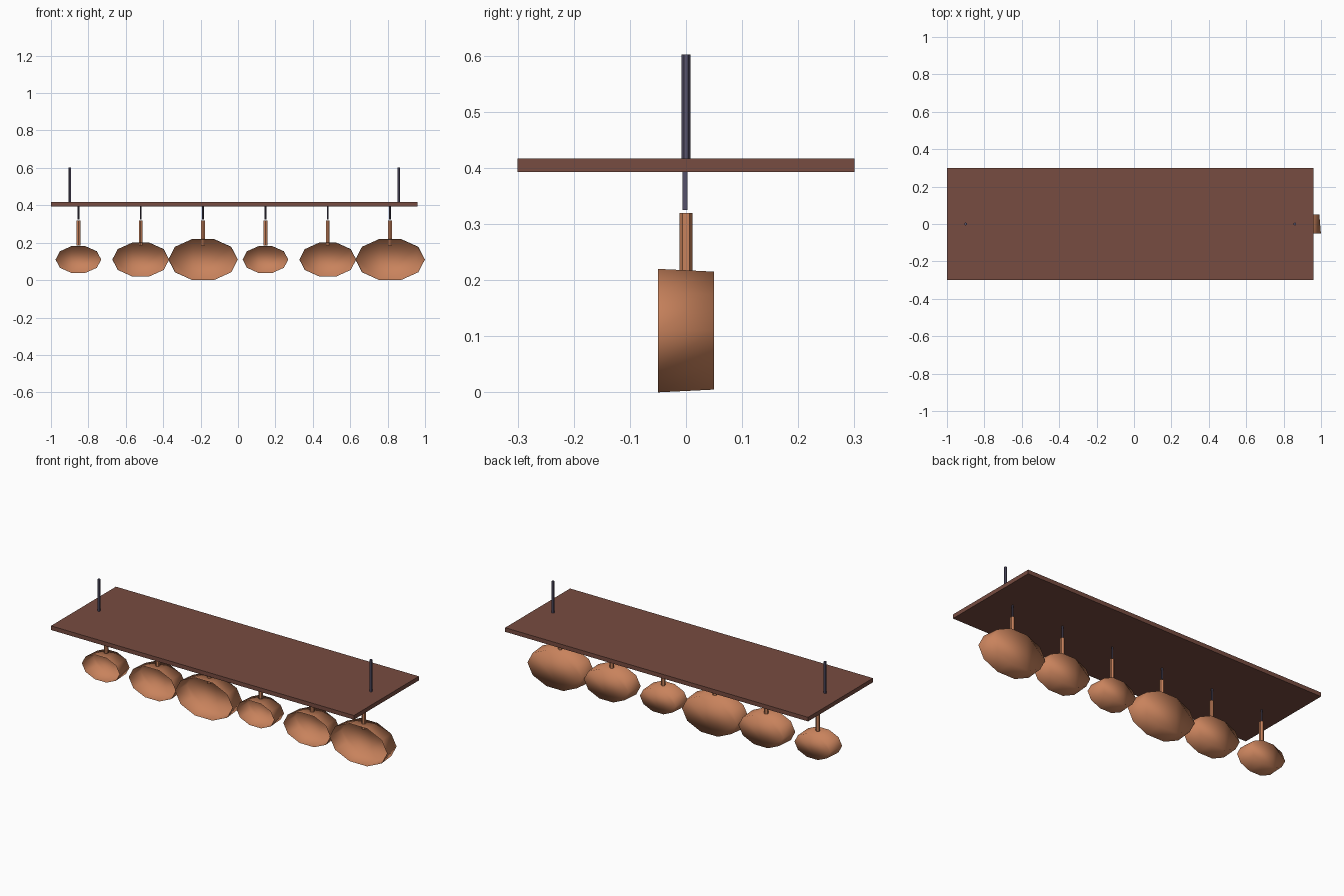
import bpy, bmesh, math

if "Cube" in bpy.data.objects:
    bpy.data.objects.remove(bpy.data.objects["Cube"])


def material(name, rgb):
    m = bpy.data.materials.new(name)
    m.diffuse_color = (*rgb, 1.0)
    m.use_nodes = True
    m.node_tree.nodes["Principled BSDF"].inputs["Base Color"].default_value = m.diffuse_color
    return m


WOOD = material("dark_red_wood", (0.185, 0.072, 0.052))
COPPER = material("copper", (0.58, 0.225, 0.108))
STEEL = material("dark_steel", (0.10, 0.088, 0.15))


def finish(name, bm, mat, smooth=False):
    bmesh.ops.recalc_face_normals(bm, faces=bm.faces)
    me = bpy.data.meshes.new(name)
    bm.to_mesh(me)
    bm.free()
    me.materials.append(mat)
    for p in me.polygons:
        p.use_smooth = smooth
    ob = bpy.data.objects.new(name, me)
    bpy.context.collection.objects.link(ob)
    return ob


def loft(bm, rings, caps):
    """Join rings of points with quads, then cap the listed rings."""
    loops = [[bm.verts.new(p) for p in r] for r in rings]
    n = len(loops[0])
    for a, b in zip(loops, loops[1:]):
        for i in range(n):
            j = (i + 1) % n
            bm.faces.new((a[i], a[j], b[j], b[i]))
    for c in caps:
        bm.faces.new(loops[c])


def rod(name, x, r, z0, z1, sides, mat):
    """Upright prism with one corner towards the front."""
    def ring(z):
        return [(x + r * math.sin(2 * math.pi * i / sides),
                 -r * math.cos(2 * math.pi * i / sides), z) for i in range(sides)]
    bm = bmesh.new()
    loft(bm, [ring(z0), ring(z1)], (0, 1))
    return finish(name, bm, mat)


def pan(name, x, rx, rz):
    """Oval ten-sided pan, open at the front, slightly tapered to the back."""
    def ring(y, k):
        return [(x + rx * k * math.cos(math.pi * i / 5), y,
                 0.11 + rz * k * math.sin(math.pi * i / 5)) for i in range(10)]
    bm = bmesh.new()
    loft(bm, [ring(-0.05, 1.0), ring(0.05, 0.955)], (1,))
    return finish(name, bm, COPPER, smooth=True)


CX = -0.02  # middle of the rack

# Wooden board
bm = bmesh.new()
bmesh.ops.create_cube(bm, size=1)
for v in bm.verts:
    v.co = (CX + v.co.x * 1.96, v.co.y * 0.6, 0.405 + v.co.z * 0.024)
finish("board", bm, WOOD)

# Ceiling rods
for i, s in enumerate((-1, 1)):
    rod(f"ceiling_rod_{i + 1}", CX + s * 0.88, 0.008, 0.40, 0.602, 6, STEEL)

# Hooks, handles and pans, in two repeats of small, medium, large
SIZES = [(0.122, 0.075), (0.152, 0.0945), (0.186, 0.1157)]
for i in range(6):
    x = CX + (i - 2.5) / 3
    rod(f"hook_{i + 1}", x, 0.006, 0.325, 0.395, 3, STEEL)
    rod(f"handle_{i + 1}", x, 0.012, 0.185, 0.32, 6, COPPER)
    pan(f"pan_{i + 1}", x, *SIZES[i % 3])
